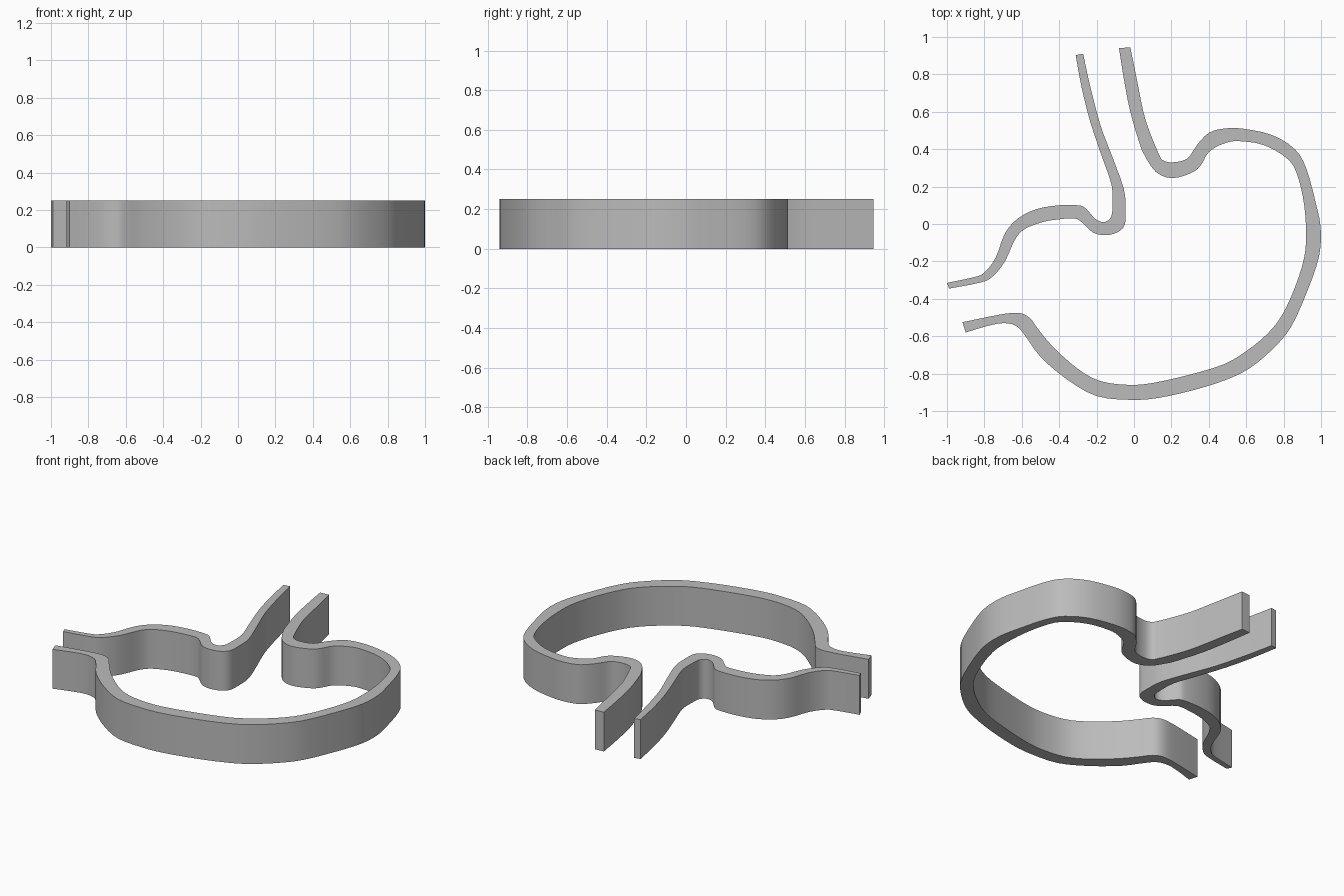
import bpy, bmesh
from mathutils import Vector

HEIGHT = 0.25
STEPS = 3

grey = bpy.data.materials.new("neutral_grey")
grey.diffuse_color = (0.5, 0.5, 0.5, 1)

# Each rung: inner edge x, y, outer edge x, y along the wall
BIG_WALL = [
    (-.08, .94, -.02, .945), (-.055, .78, .01, .8), (-.02, .6, .05, .6),
    (.03, .43, .085, .49), (.055, .37, .13, .38), (.115, .28, .155, .34),
    (.2, .245, .21, .33), (.3, .27, .285, .35), (.355, .31, .335, .42),
    (.4, .385, .4, .487), (.48, .43, .48, .51), (.56, .443, .58, .51),
    (.7, .42, .74, .475), (.83, .34, .86, .4), (.88, .24, .92, .3),
    (.91, .1, .97, .12), (.92, -.05, .998, -.02), (.91, -.18, .99, -.17),
    (.86, -.34, .93, -.35), (.79, -.49, .84, -.55), (.71, -.59, .74, -.67),
    (.6, -.68, .62, -.77), (.48, -.75, .5, -.83), (.3, -.805, .33, -.885),
    (.1, -.85, .13, -.93), (-.03, -.86, -.02, -.94), (-.18, -.84, -.2, -.92),
    (-.3, -.775, -.36, -.83), (-.43, -.66, -.5, -.71), (-.51, -.565, -.58, -.6),
    (-.56, -.5, -.63, -.545), (-.62, -.475, -.7, -.53),
    (-.72, -.485, -.79, -.547), (-.917, -.525, -.9, -.58)]

SMALL_WALL = [
    (-.312, .903, -.272, .91), (-.28, .73, -.235, .74), (-.235, .55, -.18, .53),
    (-.175, .37, -.12, .37), (-.12, .21, -.055, .19), (-.115, .1, -.045, .08),
    (-.12, .045, -.05, -.005), (-.14, .018, -.09, -.045), (-.17, .01, -.155, -.06),
    (-.21, .03, -.22, -.045), (-.26, .085, -.28, .01), (-.3, .1, -.32, .03),
    (-.4, .1, -.4, .025), (-.52, .08, -.49, .01), (-.62, .03, -.59, -.03),
    (-.69, -.05, -.64, -.09), (-.74, -.18, -.69, -.2), (-.8, -.26, -.76, -.285),
    (-.86, -.285, -.83, -.315), (-1, -.315, -.988, -.345)]


def smooth_path(rungs):
    """Catmull-Rom interpolation of both wall edges together."""
    p = [Vector(r) for r in rungs]
    p = [2 * p[0] - p[1]] + p + [2 * p[-1] - p[-2]]
    out = []
    for a, b, c, d in zip(p, p[1:], p[2:], p[3:]):
        for i in range(STEPS):
            t = i / STEPS
            out.append(0.5 * (2 * b + (c - a) * t + (2 * a - 5 * b + 4 * c - d) * t * t
                              + (3 * b - a - 3 * c + d) * t ** 3))
    return out + [p[-2]]


def wall(name, rungs):
    """Ribbon wall of rectangular section swept along the rungs."""
    bm = bmesh.new()
    rings = []
    for x0, y0, x1, y1 in smooth_path(rungs):
        rings.append([bm.verts.new(c) for c in (
            (x0, y0, 0), (x1, y1, 0), (x1, y1, HEIGHT), (x0, y0, HEIGHT))])
    for r, s in zip(rings, rings[1:]):
        for i in range(4):
            j = (i + 1) % 4
            bm.faces.new((r[i], r[j], s[j], s[i]))
    bm.faces.new(rings[0])
    bm.faces.new(rings[-1][::-1])
    bmesh.ops.recalc_face_normals(bm, faces=bm.faces)
    mesh = bpy.data.meshes.new(name)
    bm.to_mesh(mesh)
    bm.free()
    mesh.materials.append(grey)
    obj = bpy.data.objects.new(name, mesh)
    bpy.context.collection.objects.link(obj)
    bpy.ops.object.select_all(action='DESELECT')
    obj.select_set(True)
    bpy.context.view_layer.objects.active = obj
    bpy.ops.object.shade_smooth_by_angle(angle=0.6)


# Long outer curve and short inner curve of the open pouch outline
wall("greater_curve_wall", BIG_WALL)
wall("lesser_curve_wall", SMALL_WALL)
